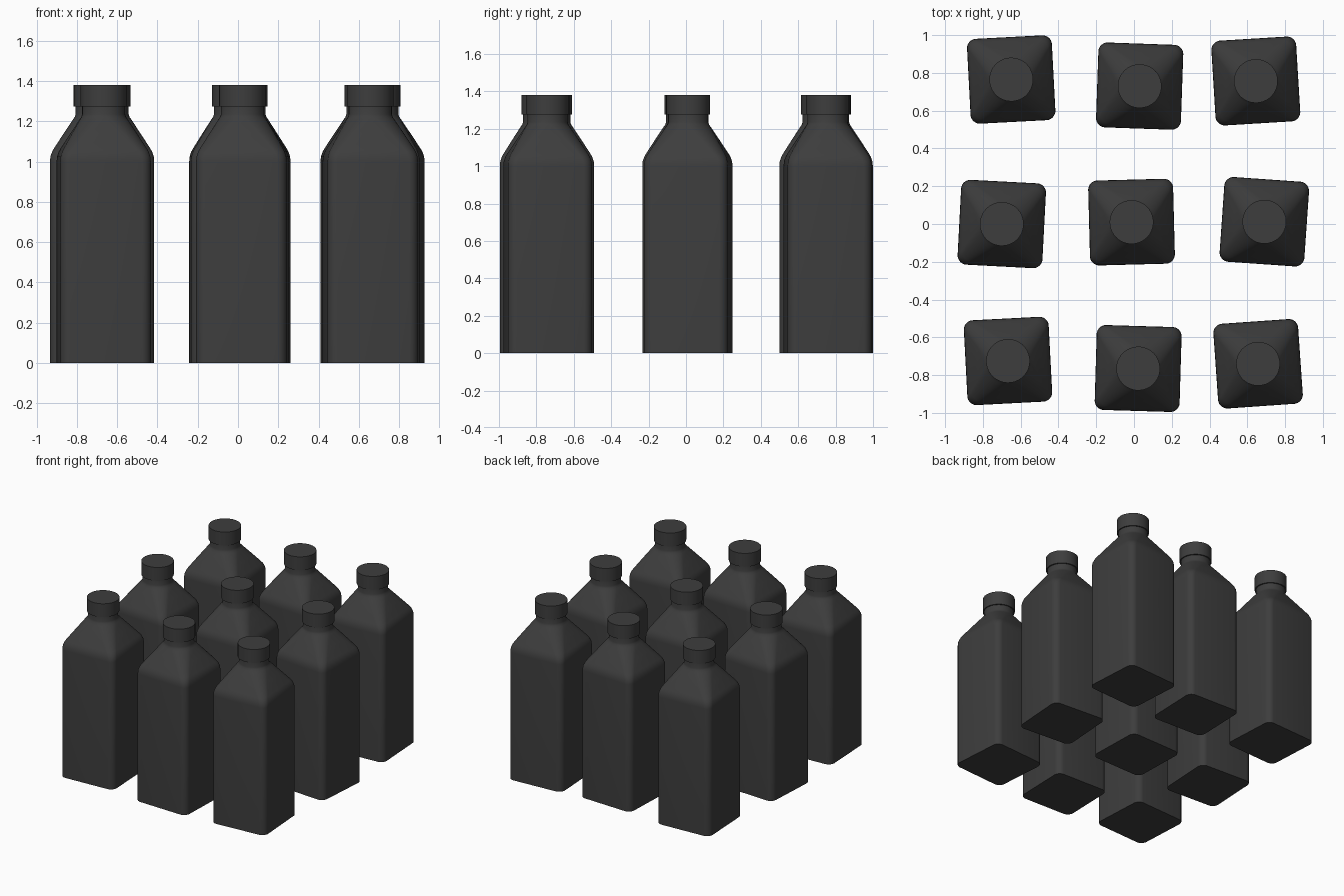
import bpy
import bmesh
from math import cos, sin, pi, radians

cube = bpy.data.objects.get("Cube")
if cube:
    bpy.data.objects.remove(cube, do_unlink=True)

# Material
dark = bpy.data.materials.new("charcoal plastic")
dark.use_nodes = True
colour = (0.047, 0.047, 0.047, 1)
dark.diffuse_color = colour
dark.node_tree.nodes["Principled BSDF"].inputs["Base Color"].default_value = colour

CORNER_STEPS = 8


def ring(bm, half, radius, z):
    """Rounded square; becomes a circle when radius equals half."""
    verts = []
    for corner in range(4):
        start = corner * pi / 2
        mid = start + pi / 4
        cx = (half - radius) * (1 if cos(mid) > 0 else -1)
        cy = (half - radius) * (1 if sin(mid) > 0 else -1)
        for i in range(CORNER_STEPS + 1):
            # leave a tiny gap between corners so that circles stay clean
            a = start + pi / 2 * (i + 0.5) / (CORNER_STEPS + 1)
            verts.append(bm.verts.new((cx + radius * cos(a), cy + radius * sin(a), z)))
    return verts


def loft(name, sections):
    """Closed solid through a stack of (half width, corner radius, height)."""
    bm = bmesh.new()
    rings = [ring(bm, *s) for s in sections]
    for low, high in zip(rings, rings[1:]):
        for i in range(len(low)):
            j = (i + 1) % len(low)
            bm.faces.new((low[i], low[j], high[j], high[i]))
    bm.faces.new(rings[0][::-1])
    bm.faces.new(rings[-1])
    bmesh.ops.recalc_face_normals(bm, faces=bm.faces)
    mesh = bpy.data.meshes.new(name)
    bm.to_mesh(mesh)
    bm.free()
    mesh.materials.append(dark)
    mesh.shade_smooth()
    mesh.set_sharp_from_angle(angle=radians(35))
    return mesh


# Square body, sloping shoulder and round neck
body = loft("bottle_body", [
    (0.225, 0.05, 0), (0.225, 0.05, 1.0), (0.223, 0.052, 1.025),
    (0.215, 0.055, 1.05), (0.206, 0.06, 1.067), (0.162, 0.083, 1.14),
    (0.119, 0.105, 1.21), (0.111, 0.108, 1.222), (0.107, 0.107, 1.235),
    (0.107, 0.107, 1.29)])

# Round screw cap
cap = loft("bottle_cap", [(0.116, 0.116, 1.275), (0.116, 0.116, 1.38)])

# Loose three by three arrangement: x, y, turn in degrees
places = [
    (-0.65, 0.765, 3), (0.03, 0.73, -2), (0.645, 0.757, 3.5),
    (-0.70, 0, -3), (-0.013, 0.01, 1.5), (0.69, 0.012, -4),
    (-0.667, -0.725, 3), (0.022, -0.765, -1.7), (0.657, -0.74, 4)]
for n, (x, y, turn) in enumerate(places, 1):
    for mesh in (body, cap):
        obj = bpy.data.objects.new(f"{mesh.name}_{n}", mesh)
        obj.location = (x, y, 0)
        obj.rotation_euler.z = radians(turn)
        bpy.context.collection.objects.link(obj)
